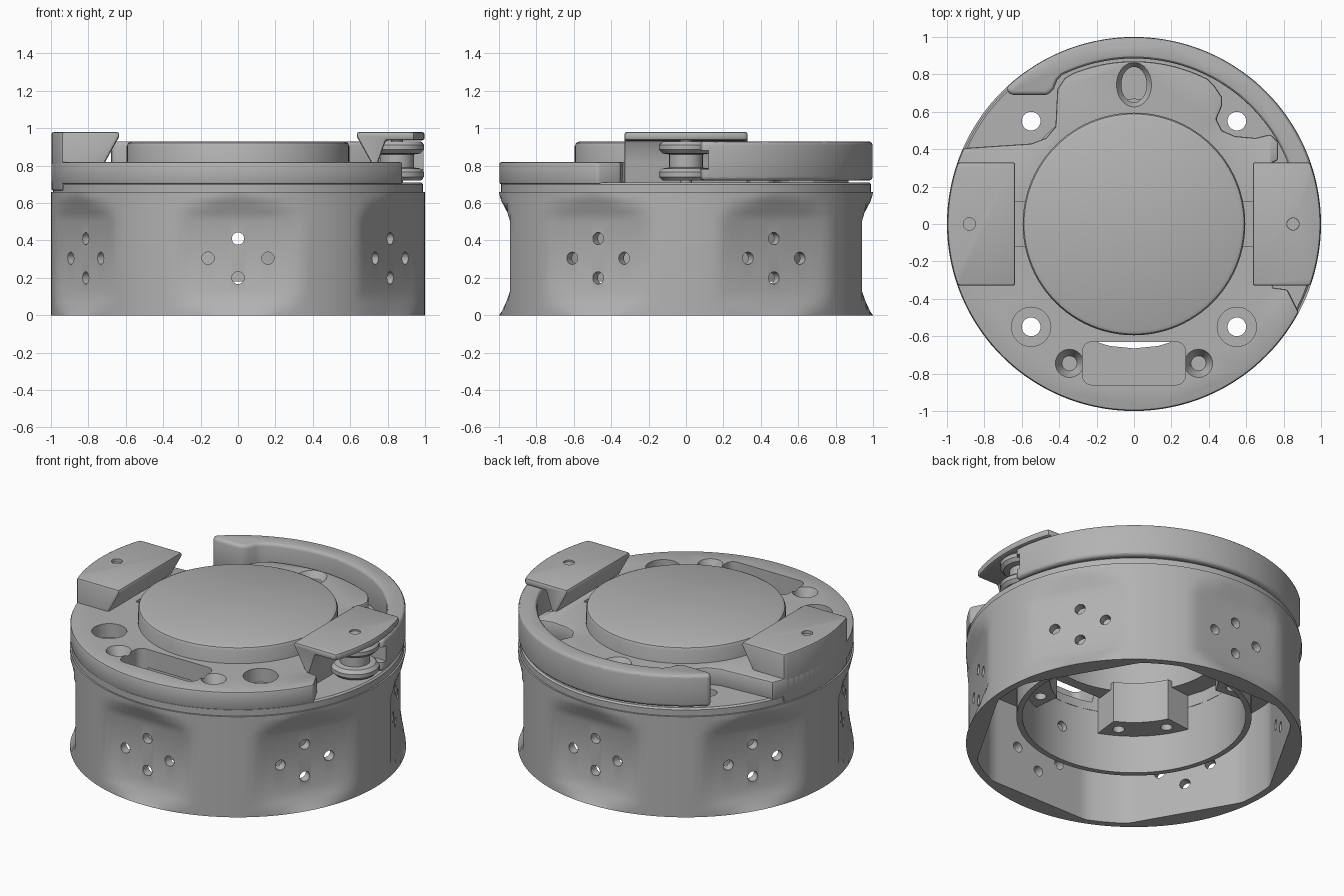
import bpy, bmesh, math
from math import cos, sin, radians, pi

cube = bpy.data.objects.get("Cube")
if cube:
    bpy.data.objects.remove(cube, do_unlink=True)

grey = bpy.data.materials.new("plain grey")
grey.use_nodes = True
colour = (0.45, 0.45, 0.45, 1)
grey.diffuse_color = colour
grey.node_tree.nodes["Principled BSDF"].inputs["Base Color"].default_value = colour


def finish(name, bm):
    bmesh.ops.recalc_face_normals(bm, faces=bm.faces)
    mesh = bpy.data.meshes.new(name)
    bm.to_mesh(mesh)
    bm.free()
    mesh.materials.append(grey)
    ob = bpy.data.objects.new(name, mesh)
    bpy.context.collection.objects.link(ob)
    return ob


def loft(name, rings):
    """Skin a stack of equally long point rings and cap both ends."""
    bm = bmesh.new()
    rows = [[bm.verts.new(p) for p in ring] for ring in rings]
    n = len(rows[0])
    for a, b in zip(rows, rows[1:]):
        for i in range(n):
            j = (i + 1) % n
            bm.faces.new((a[i], a[j], b[j], b[i]))
    bm.faces.new(rows[0][::-1])
    bm.faces.new(rows[-1])
    return finish(name, bm)


def prism(name, outline, low, high):
    return loft(name, [[(x, y, z) for x, y in outline] for z in (low, high)])


def arc(r, start, end, n=48, cx=0, cy=0):
    angles = [radians(start + (end - start) * i / n) for i in range(n + 1)]
    return [(cx + r * cos(a), cy + r * sin(a)) for a in angles]


def oval(cx, cy, rx, ry=None, n=32):
    ry = ry or rx
    return [(cx + rx * cos(2 * pi * i / n), cy + ry * sin(2 * pi * i / n)) for i in range(n)]


def box(x0, x1, y0, y1, r=0.0):
    if not r:
        return [(x0, y0), (x1, y0), (x1, y1), (x0, y1)]
    corners = ((x1 - r, y1 - r, 0), (x0 + r, y1 - r, 90), (x0 + r, y0 + r, 180), (x1 - r, y0 + r, 270))
    return [p for x, y, a in corners for p in arc(r, a, a + 90, 6, x, y)]


def lathe(name, profile, cx=0, cy=0, n=96):
    """Turn a closed (radius, z) profile around a vertical axis."""
    bm = bmesh.new()
    rows = [[bm.verts.new((cx + r * cos(2 * pi * i / n), cy + r * sin(2 * pi * i / n), z))
             for r, z in profile] for i in range(n)]
    m = len(profile)
    for i in range(n):
        a, b = rows[i], rows[(i + 1) % n]
        for k in range(m):
            bm.faces.new((a[k], b[k], b[(k + 1) % m], a[(k + 1) % m]))
    return finish(name, bm)


def apply(ob, mod):
    bpy.ops.object.select_all(action="DESELECT")
    bpy.context.view_layer.objects.active = ob
    ob.select_set(True)
    bpy.ops.object.modifier_apply(modifier=mod.name)


def cut(ob, *cutters):
    for cutter in cutters:
        mod = ob.modifiers.new("cut", "BOOLEAN")
        mod.operation, mod.solver, mod.object = "DIFFERENCE", "EXACT", cutter
        apply(ob, mod)
        bpy.data.objects.remove(cutter, do_unlink=True)


def bevel(ob, width, segments=3):
    mod = ob.modifiers.new("bevel", "BEVEL")
    mod.width, mod.segments = width, segments
    mod.limit_method, mod.angle_limit = "ANGLE", radians(40)
    apply(ob, mod)


def hole(x, y, r, low, high):
    return prism("cutter", oval(x, y, r), low, high)


def side_hole(angle, shift, z, inner, outer):
    """Radial drill through the wall, offset sideways from the flat's middle."""
    c, s = cos(radians(angle)), sin(radians(angle))
    return loft("cutter", [[(d * c - (shift + u) * s, d * s + (shift + u) * c, z + v)
                            for u, v in oval(0, 0, 0.033, n=20)] for d in (inner, outer)])


# Body: round drum pinched into six flats
def hexed(apothem, limit, z):
    pts = []
    for i in range(144):
        a = 2 * pi * i / 144
        off = (a + pi / 6) % (pi / 3) - pi / 6
        # flats are centred on 30 degrees and every 60 after
        off = (a % (pi / 3)) - pi / 6
        r = min(limit, apothem / cos(off))
        pts.append((r * cos(a), r * sin(a), z))
    return pts


levels = ((0, 1), (0.02, 0.985), (0.07, 0.962), (0.13, 0.94), (0.5, 0.94),
          (0.55, 0.955), (0.61, 0.987), (0.64, 0.997), (0.66, 1))
body = loft("body", [hexed(a, 1, z) for z, a in levels])
cut(body, loft("cutter", [hexed(0.885, 0.955, z) for z in (-0.1, 0.58)]),
    hole(0, 0, 0.665, 0.5, 0.8))
for k in range(6):
    for shift, z in ((0, 0.2), (0, 0.41), (-0.16, 0.305), (0.16, 0.305)):
        cut(body, side_hole(30 + 60 * k, shift, z, 0.8, 1.1))

# Thin base flange that carries the latch
flange = lathe("base_flange", [(0.665, 0.655), (0.99, 0.655), (0.99, 0.7), (0.98, 0.71), (0.665, 0.71)], n=144)

# Raised deck, open at the back where the handle runs
outline = [(0.74, -0.34), (0.82, -0.35), (0.88, -0.47)]
outline += arc(0.998, -29, -204, 90)
outline += [(-0.55, 0.43), (-0.47, 0.46), (-0.42, 0.52), (-0.41, 0.72), (-0.37, 0.78)]
outline += arc(0.87, 112, 63, 20)
outline += [(0.43, 0.74), (0.47, 0.68), (0.47, 0.63), (0.44, 0.56), (0.47, 0.5), (0.54, 0.47),
            (0.65, 0.46), (0.73, 0.48), (0.77, 0.44), (0.77, 0.34), (0.74, 0.33)]
deck = prism("deck", outline, 0.70, 0.82)
bevel(deck, 0.012, 2)
cut(deck, hole(0, 0, 0.58, 0.6, 0.9))
for s in (-1, 1):
    cut(deck, prism("cutter", box(*sorted((s * 0.5, s * 0.66)), -0.12, 0.12), 0.74, 0.9),
        hole(s * 0.55, -0.55, 0.105, 0.73, 0.9),
        loft("cutter", [[(x, y, z) for x, y in oval(s * 0.345, -0.745, r)]
                        for r, z in ((0.04, 0.74), (0.08, 0.83))]))

# Pockets and bolt holes pass through deck, flange and body
for part in (deck, flange, body):
    cut(part, prism("cutter", box(-0.275, 0.275, -0.86, -0.63, 0.05), 0.635, 0.9),
        prism("cutter", oval(0, 0.745, 0.068, 0.095), 0.63, 0.9))
    for x in (-0.55, 0.55):
        for y in (-0.55, 0.55):
            cut(part, hole(x, y, 0.05, 0.4, 0.9))
cut(deck, loft("cutter", [[(x, y, z) for x, y in oval(0, 0.745, rx, ry)]
                          for rx, ry, z in ((0.068, 0.095, 0.78), (0.1, 0.125, 0.83))]))

# Central drum, a hollow cup
drum = lathe("drum", [(0.53, 0.68), (0.595, 0.68), (0.595, 0.905), (0.588, 0.921), (0.57, 0.93),
                      (0.001, 0.93), (0.001, 0.89), (0.53, 0.89)])

# Inner collar with sight holes and mounting pads
collar = lathe("inner_collar", [(0.665, 0.18), (0.70, 0.18), (0.70, 0.6), (0.665, 0.6)])
cut(collar, side_hole(90, 0, 0.41, -1, 1))
web = lathe("inner_web", [(0.53, 0.66), (0.67, 0.66), (0.67, 0.73), (0.53, 0.73)])
cut(web, prism("cutter", box(-0.275, 0.275, -0.86, -0.597, 0.03), 0.6, 0.9))
for i, mid in enumerate((45, 135, 225, 315)):
    pad = prism("mounting_pad_%d" % (i + 1), arc(0.668, mid - 24, mid + 24, 16)
                + arc(0.5, mid + 19, mid - 19, 16), 0.43, 0.7)
    for off in (-14, 14):
        a = radians(mid + off)
        cut(pad, hole(0.59 * cos(a), 0.59 * sin(a), 0.035, 0.3, 0.6))


# Side blocks: undercut towards the drum, rounded to the body outside
def block(name, profile):
    ob = loft(name, [[(x, y, z) for x, z in profile] for y in (-0.33, 0.33)])
    bpy.context.view_layer.update()
    mod = ob.modifiers.new("round", "BOOLEAN")
    tool = prism("cutter", oval(0, 0, 0.998, n=144), 0.5, 1.2)
    mod.operation, mod.solver, mod.object = "INTERSECT", "EXACT", tool
    apply(ob, mod)
    bpy.data.objects.remove(tool, do_unlink=True)
    bevel(ob, 0.014, 2)
    return ob


catch = block("catch_block", [(-1.1, 0.665), (-1.1, 0.98), (-0.635, 0.98), (-0.635, 0.955),
                              (-0.71, 0.82), (-0.71, 0.665)])
cut(catch, hole(-0.88, 0, 0.033, 0.96, 1.1))
clevis = block("hinge_block", [(1.1, 0.98), (0.635, 0.98), (0.635, 0.955), (0.71, 0.82), (0.71, 0.68),
                               (0.75, 0.68), (0.75, 0.82), (0.79, 0.935), (1.1, 0.935)])
cut(clevis, hole(0.85, 0, 0.033, 0.96, 1.1))
pin = prism("hinge_pin", oval(0.85, 0, 0.032), 0.68, 0.97)

# Curved handle with its waisted pivot eye
path = [(0.9, 0.06)] + arc(0.998, 5, 133.5, 72)
path += [(-0.66, 0.69), (-0.46, 0.69), (-0.43, 0.72), (-0.41, 0.77), (-0.385, 0.797)]
path += arc(0.885, 114, 12, 60) + [(0.85, 0.1)]
handle = prism("handle", path, 0.72, 0.93)
bevel(handle, 0.024)
cut(handle, prism("cutter", box(0.7, 1.1, -0.2, 0.12), 0.78, 0.88))
eye = lathe("pivot_eye", [(0.03, 0.72), (0.125, 0.72), (0.145, 0.74), (0.145, 0.765), (0.125, 0.785), (0.09, 0.79),
                          (0.09, 0.86), (0.125, 0.865), (0.145, 0.885), (0.145, 0.91), (0.125, 0.93),
                          (0.03, 0.93)], 0.85, 0, 48)

# Smooth shading with crisp edges
bpy.ops.object.select_all(action="DESELECT")
for ob in bpy.context.scene.objects:
    if ob.type == "MESH" and ob.data.materials and ob.data.materials[0] == grey:
        ob.select_set(True)
        bpy.context.view_layer.objects.active = ob
bpy.ops.object.shade_smooth_by_angle(angle=radians(30))
